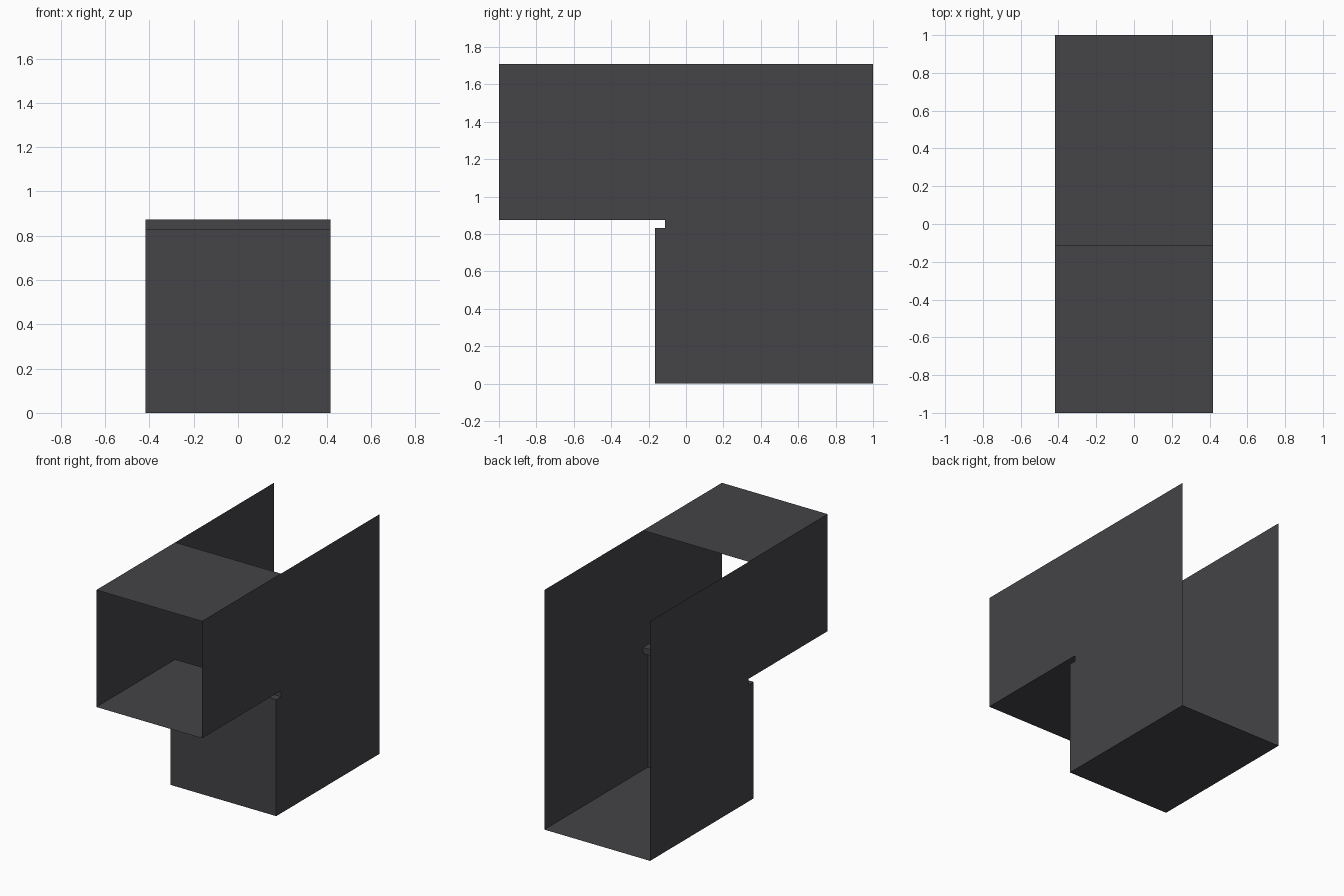
import bpy
import bmesh

if "Cube" in bpy.data.objects:
    bpy.data.objects.remove(bpy.data.objects["Cube"])

HALF_W = 0.417            # half width in x
Y_NOTCH, Y_LEG = -0.111, -0.165
Z_LEDGE, Z_ARM, Z_TOP = 0.831, 0.874, 1.708

mat = bpy.data.materials.new("dark_grey_sheet")
mat.diffuse_color = (0.058, 0.056, 0.063, 1)
mat.use_nodes = True
mat.node_tree.nodes["Principled BSDF"].inputs["Base Color"].default_value = mat.diffuse_color


def make_object(name, faces):
    """Thin sheet object from lists of corner points."""
    bm = bmesh.new()
    for pts in faces:
        bm.faces.new([bm.verts.new(p) for p in pts])
    bmesh.ops.remove_doubles(bm, verts=bm.verts, dist=1e-5)
    me = bpy.data.meshes.new(name)
    bm.to_mesh(me)
    bm.free()
    me.materials.append(mat)
    ob = bpy.data.objects.new(name, me)
    bpy.context.collection.objects.link(ob)
    return ob


def strip(name, path):
    """Sweep a (y, z) path across the full width."""
    w = HALF_W
    return make_object(name, [
        [(-w, *a), (w, *a), (w, *b), (-w, *b)]
        for a, b in zip(path, path[1:])])


# Underside of arm, small notch, front of leg and floor (back stays open)
under = [(-1, Z_ARM), (Y_NOTCH, Z_ARM), (Y_NOTCH, Z_LEDGE),
         (Y_LEG, Z_LEDGE), (Y_LEG, 0), (1, 0)]
strip("lower_channel", under[::-1])

# Short top cover over the arm only
strip("top_cover", [(-1, Z_TOP), (Y_NOTCH, Z_TOP)])

# Two L-shaped side walls
outline = under + [(1, Z_TOP), (-1, Z_TOP)]
for side, x in (("left", -HALF_W), ("right", HALF_W)):
    # split into convex plates: arm, notch band, leg
    plates = [
        [(-1, Z_ARM), (Y_NOTCH, Z_ARM), (1, Z_ARM), (1, Z_TOP), (-1, Z_TOP)],
        [(Y_NOTCH, Z_LEDGE), (1, Z_LEDGE), (1, Z_ARM), (Y_NOTCH, Z_ARM)],
        [(Y_LEG, 0), (1, 0), (1, Z_LEDGE), (Y_NOTCH, Z_LEDGE), (Y_LEG, Z_LEDGE)],
    ]
    faces = [[(x, *p) for p in (pl if x > 0 else pl[::-1])] for pl in plates]
    ob = make_object(side + "_wall", faces)
    # merge the plates into a single flat panel
    bm = bmesh.new()
    bm.from_mesh(ob.data)
    bmesh.ops.dissolve_faces(bm, faces=bm.faces[:])
    bm.to_mesh(ob.data)
    bm.free()
